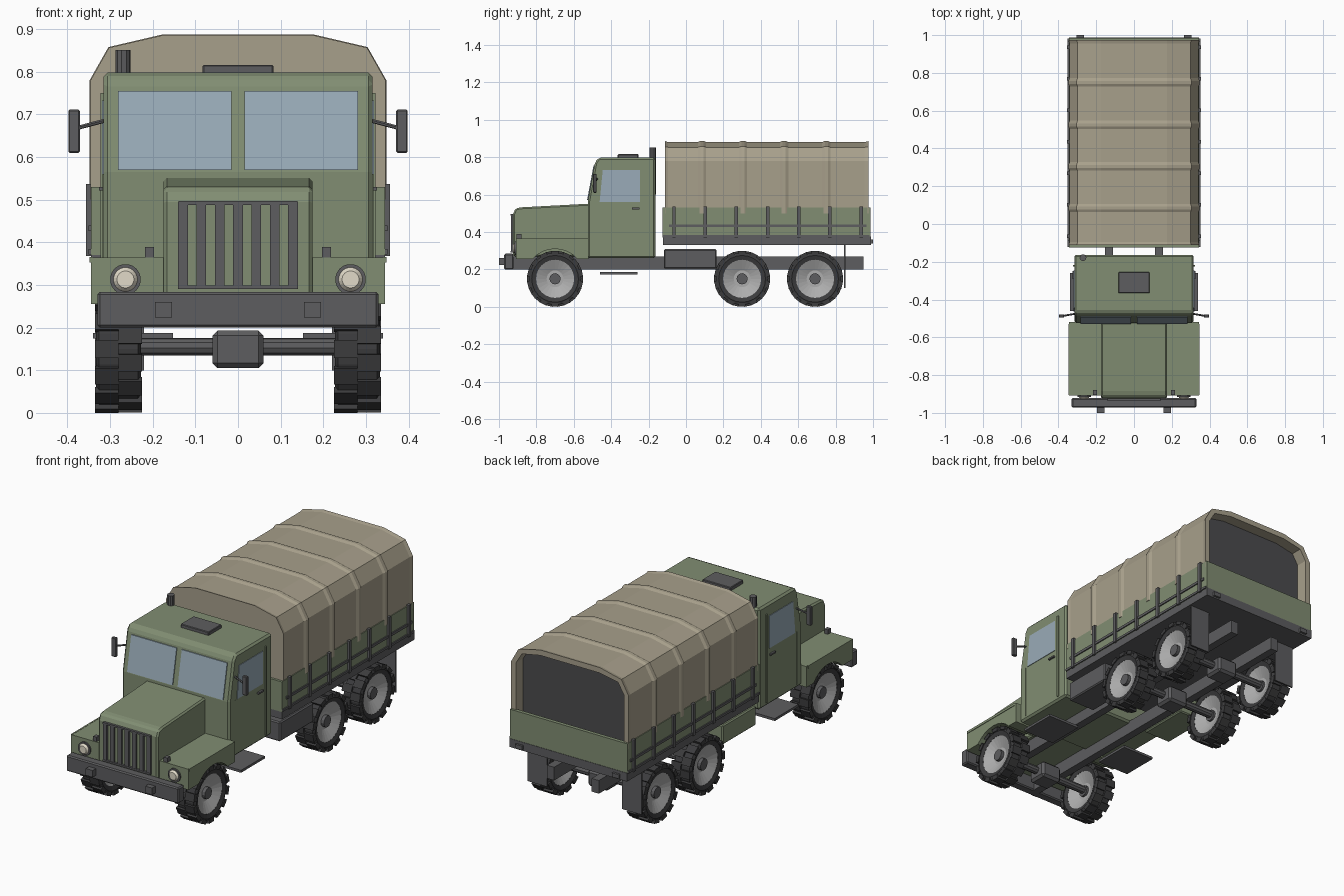
import bpy, bmesh, math
from mathutils import Vector

if "Cube" in bpy.data.objects:
    bpy.data.objects.remove(bpy.data.objects["Cube"])


def material(name, rgb):
    m = bpy.data.materials.new(name)
    m.diffuse_color = (*rgb, 1)
    m.use_nodes = True
    m.node_tree.nodes["Principled BSDF"].inputs["Base Color"].default_value = m.diffuse_color
    return m


GREEN = material("olive_paint", (0.22, 0.27, 0.17))
CANVAS = material("canvas", (0.39, 0.35, 0.26))
DARK = material("dark_metal", (0.11, 0.11, 0.115))
INSIDE = material("shadow_cloth", (0.07, 0.07, 0.075))
TYRE = material("rubber", (0.045, 0.045, 0.047))
RIM = material("rim_metal", (0.42, 0.42, 0.42))
GLASS = material("glass", (0.32, 0.41, 0.48))
LAMP = material("lamp", (0.75, 0.7, 0.58))


def finish(name, bm, mat, bevel=0):
    bmesh.ops.recalc_face_normals(bm, faces=bm.faces)
    me = bpy.data.meshes.new(name)
    bm.to_mesh(me)
    bm.free()
    ob = bpy.data.objects.new(name, me)
    bpy.context.collection.objects.link(ob)
    me.materials.append(mat)
    if bevel:
        mod = ob.modifiers.new("bevel", 'BEVEL')
        mod.width, mod.segments, mod.limit_method = bevel, 1, 'ANGLE'
    return ob


def loft(name, rings, mat, bevel=0, caps=True, closed=False):
    """Skin equal-sized point rings."""
    bm = bmesh.new()
    vs = [[bm.verts.new(p) for p in r] for r in rings]
    n = len(vs[0])
    pairs = list(zip(vs, vs[1:])) + ([(vs[-1], vs[0])] if closed else [])
    for a, b in pairs:
        for i in range(n):
            j = (i + 1) % n
            bm.faces.new((a[i], a[j], b[j], b[i]))
    if caps and not closed:
        bm.faces.new(vs[0])
        bm.faces.new(vs[-1])
    return finish(name, bm, mat, bevel)


def prism(name, yz, x0, x1, mat, bevel=0):
    return loft(name, [[(x, y, z) for y, z in yz] for x in (x0, x1)], mat, bevel)


def box(name, x, y, z, mat, bevel=0):
    return prism(name, [(y[0], z[0]), (y[1], z[0]), (y[1], z[1]), (y[0], z[1])],
                 x[0], x[1], mat, bevel)


def rod(name, p, q, r, mat, n=10, r2=None):
    p, q = Vector(p), Vector(q)
    d = (q - p).normalized()
    u = d.orthogonal().normalized()
    v = d.cross(u)
    ring = lambda c, rad: [c + rad * (math.cos(t) * u + math.sin(t) * v)
                           for t in (2 * math.pi * i / n for i in range(n))]
    return loft(name, [ring(p, r), ring(q, r if r2 is None else r2)], mat)


def lathe_x(name, prof, c, mat, n=24, closed=False):
    return loft(name, [[(c[0] + x, c[1] + r * math.cos(2 * math.pi * i / n),
                         c[2] + r * math.sin(2 * math.pi * i / n)) for i in range(n)]
                       for x, r in prof], mat, closed=closed)


def wheel(x, y):
    c = (x, y, 0.15)
    lathe_x("tyre", [(-.046, .102), (-.053, .125), (-.046, .14), (.046, .14),
                     (.053, .125), (.046, .102)], c, TYRE, closed=True)
    lathe_x("rim", [(-.018, .045), (-.046, .104), (.046, .104), (.018, .045)], c, RIM)
    lathe_x("hub", [(-.03, .03), (.036, .03)] if x > 0 else [(-.036, .03), (.03, .03)],
            c, DARK, 12)
    # two staggered rows of tread lugs
    bm = bmesh.new()
    n = 14
    for row in (-1, 1):
        for k in range(n):
            a = 2 * math.pi * (k + (0.5 if row > 0 else 0)) / n
            w = 0.31 * 2 * math.pi / n
            q = []
            for xx in (0, row * 0.055):
                for da, r in ((-w, .130), (w, .130), (w, .1505), (-w, .1505)):
                    q.append(bm.verts.new((x + xx, y + r * math.cos(a + da),
                                           .15 + r * math.sin(a + da))))
            for f in ((0, 1, 2, 3), (4, 5, 6, 7), (0, 1, 5, 4), (1, 2, 6, 5),
                      (2, 3, 7, 6), (3, 0, 4, 7)):
                bm.faces.new([q[i] for i in f])
    finish("tyre_tread", bm, TYRE)


# wheels and axles
for y in (-0.70, 0.30, 0.69):
    for s in (-1, 1):
        wheel(s * 0.28, y)
    rod("axle", (-0.26, y, 0.155), (0.26, y, 0.155), 0.021, DARK, 10)
    box("differential", (-.06, .06), (y - .055, y + .055), (.105, .193), DARK, .012)

# chassis, bumper
box("bumper", (-.33, .33), (-.972, -.922), (.20, .284), DARK, .006)
for s in (-1, 1):
    X = lambda a, b: (min(s * a, s * b), max(s * a, s * b))
    box("chassis_rail", X(.11, .153), (-.93, .95), (.20, .27), DARK)
    box("tow_hook", X(.155, .195), (-1.0, -.97), (.224, .26), DARK)
    box("cab_step", X(.153, .34), (-.46, -.26), (.174, .187), DARK)
    box("mud_flap", X(.22, .335), (.845, .853), (.10, .335), DARK)
    box("tail_lamp", X(.265, .305), (.985, 1.0), (.338, .36), DARK)
    box("fuel_tank" if s > 0 else "tool_box", X(.17, .33), (-.118, .163),
        (.204, .308), DARK if s > 0 else GREEN, .006)

    # front fender with wheel arch, headlamp, marker lamp
    arch = [(-.70 + .16 * math.cos(t), .15 + .16 * math.sin(t))
            for t in (math.radians(41 + 98 * i / 8) for i in range(9))]
    prism("front_fender", [(-.908, .255), (-.908, .365), (-.52, .365), (-.52, .255)] + arch,
          *X(.17, .345), GREEN)
    box("fender_trim", X(.34, .348), (-.905, -.53), (.353, .366), GREEN)
    rod("headlamp_ring", (s * .264, -.90, .313), (s * .264, -.916, .313), .036, DARK, 20)
    rod("headlamp", (s * .264, -.91, .313), (s * .264, -.926, .313), .033, LAMP, 20, .02)
    box("marker_lamp", X(.197, .218), (-.905, -.88), (.362, .389), DARK)

    # windows, door details, mirrors
    prism("windscreen", [(-.529, .57), (-.4945, .755), (-.48, .755), (-.51, .57)],
          *X(.015, .282), GLASS)
    prism("side_window", [(-.462, .56), (-.245, .56), (-.245, .733), (-.445, .733)],
          *X(.31, .319), GLASS)
    box("door_hinge_strip", X(.31, .322), (-.226, -.217), (.28, .75), GREEN)
    box("door_front_seam", X(.31, .318), (-.482, -.476), (.28, .56), GREEN)
    box("door_handle", X(.31, .326), (-.29, -.248), (.521, .53), DARK)
    rod("mirror_arm", (s * .31, -.475, .686), (s * .378, -.487, .668), .005, DARK, 6)
    box("mirror", X(.371, .398), (-.496, -.478), (.61, .711), DARK, .003)

    # bed sides with stakes and rails
    box("bed_side_board", X(.325, .345), (-.122, .982), (.37, .53), GREEN)
    for k in range(7):
        y = -.064 + k * .1667
        box("bed_stake", X(.34, .356), (y - .009, y + .009), (.368, .537), DARK)
    box("bed_side_rail", X(.34, .351), (-.09, .965), (.426, .44), DARK)
    box("bed_lower_rail", X(.34, .351), (-.122, .982), (.372, .384), DARK)

# hood and grille
prism("hood", [(-.925, .27), (-.925, .495), (-.912, .525), (-.885, .532), (-.51, .552),
               (-.51, .27)], -.175, .175, GREEN, .008)
for z in (.29, .488):
    box("grille_frame", (-.14, .14), (-.937, -.92), (z, z + .009), DARK)
for k in range(7):
    x = -.129 + k * .043
    box("grille_bar", (x - .0115, x + .0115), (-.935, -.92), (.29, .495), DARK)

# cab
prism("cab", [(-.525, .26), (-.525, .565), (-.486, .775), (-.465, .798), (-.163, .798),
              (-.163, .26)], -.316, .316, GREEN, .01)
box("roof_hatch", (-.083, .083), (-.365, -.255), (.795, .816), DARK, .003)
rod("exhaust_stack", (-.27, -.178, .60), (-.27, -.178, .851), .018, DARK, 10)

# cargo bed
box("bed_floor", (-.345, .345), (-.122, .988), (.33, .375), DARK)
box("bed_front_board", (-.345, .345), (-.125, -.105), (.37, .53), GREEN)
box("tailgate", (-.345, .345), (.967, .986), (.37, .53), GREEN)


# canvas cover: arched shell, bulging over the hoops, open at the back
def arch_points(y, d):
    half = [(.341 + d, .50), (.341 + d, .78), (.299 + d * .7, .853 + d * .7), (.175, .881 + d)]
    return [(x, y, z) for x, z in half] + [(-x, y, z) for x, z in reversed(half)]


stations = [(-.112, .005), (-.095, 0)]
for y in (.085, .305, .525, .75):
    stations += [(y - .022, 0), (y - .008, .007), (y + .008, .007), (y + .022, 0)]
stations += [(.955, 0), (.975, .005), (.975, -.024), (.91, -.024)]
loft("canvas_cover", [arch_points(*s) for s in stations], CANVAS)
loft("canvas_rear_curtain", [arch_points(y, -.023) for y in (.895, .914)], INSIDE)
